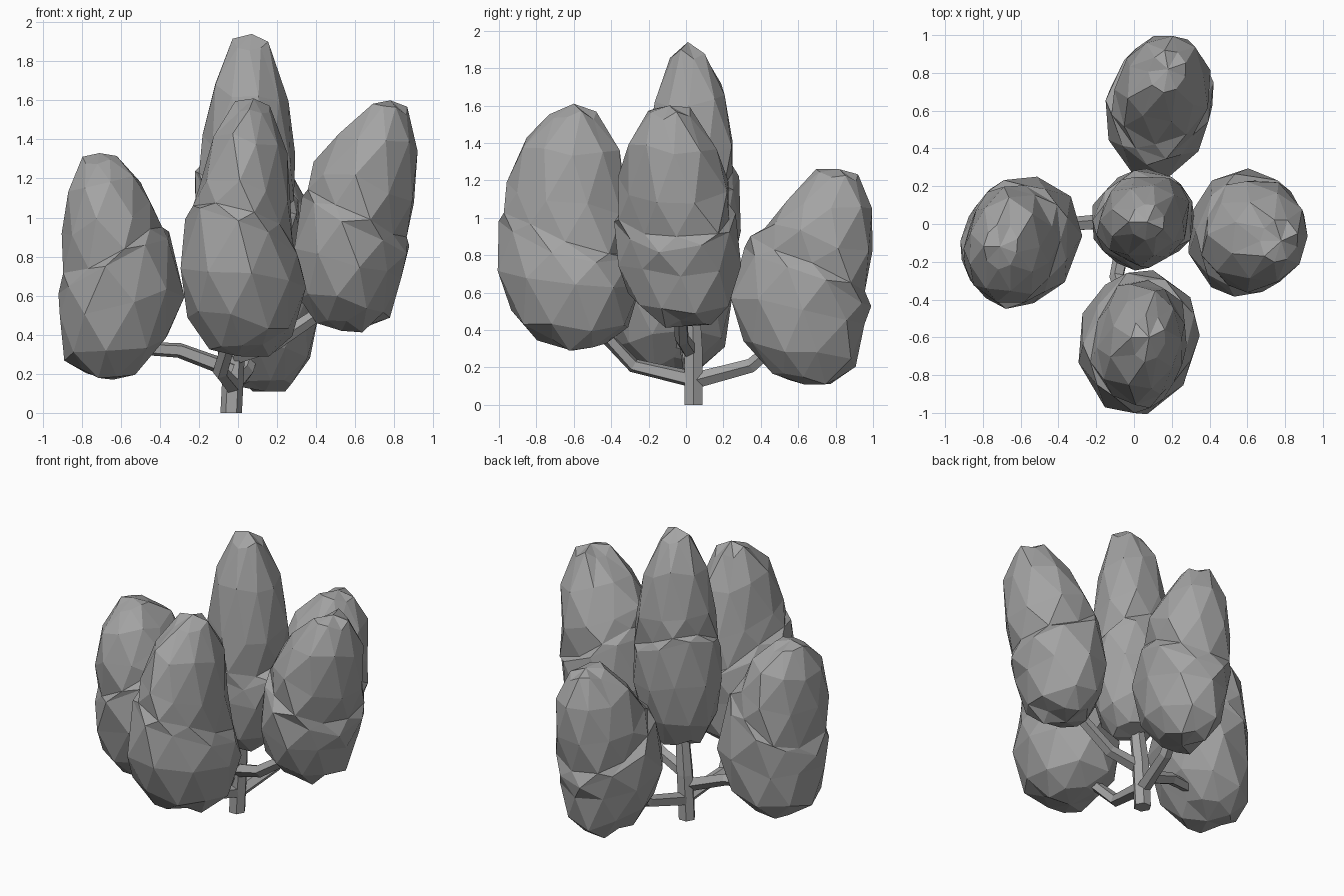
import bpy, bmesh, math, random
from mathutils import Vector

if "Cube" in bpy.data.objects:
    bpy.data.objects.remove(bpy.data.objects["Cube"])

random.seed(11)
SIDES = 9
GREY = bpy.data.materials.new("dark_grey")
GREY.diffuse_color = (0.37, 0.37, 0.37, 1)
GREY.use_nodes = True
GREY.node_tree.nodes["Principled BSDF"].inputs["Base Color"].default_value = GREY.diffuse_color


def finish(name, bm):
    bmesh.ops.recalc_face_normals(bm, faces=bm.faces)
    me = bpy.data.meshes.new(name)
    bm.to_mesh(me)
    bm.free()
    me.materials.append(GREY)
    bpy.context.collection.objects.link(bpy.data.objects.new(name, me))


def bridge(bm, a, b, flip):
    # triangle strip between two staggered rings
    n = len(a)
    for i in range(n):
        j = (i + 1) % n
        if flip:
            bm.faces.new((a[i], a[j], b[j]))
            bm.faces.new((a[i], b[j], b[i]))
        else:
            bm.faces.new((a[i], a[j], b[i]))
            bm.faces.new((a[j], b[j], b[i]))


def foliage(name, lean, bulge, bottom, low, low_r, high, high_r, top):
    # two stacked lobes; rings tilt up towards lean and swell along bulge (degrees)
    bottom, low, high, top = map(Vector, (bottom, low, high, top))
    lean, bulge = math.radians(lean), math.radians(bulge)
    levels = []  # centre, radii, tilt, jaggedness
    for s, c, t in ((0.9, 0.48, 0.02), (0.58, 0.84, 0.05), (0, 1, 0.06)):
        levels.append((low.lerp(bottom, s), low_r[0] * c, low_r[1] * c, t, 0))
    for t, k, jag in ((0.5, 1.03, 0.03), (0.62, 0.97, -0.05)):
        levels.append((low.lerp(high, t), k * (low_r[0] * (1 - t) + high_r[0] * t),
                       k * (low_r[1] * (1 - t) + high_r[1] * t), 0.14, jag))
    for s, c, t in ((0, 1, 0.08), (0.52, 0.8, 0.04), (0.9, 0.39, 0.01)):
        levels.append((high.lerp(top, s), high_r[0] * c, high_r[1] * c, t, 0))
    bm = bmesh.new()
    rings = []
    for k, (p, rx, ry, tilt, jag) in enumerate(levels):
        ring = []
        for i in range(SIDES):
            a = math.tau * (i + 0.5 * (k % 2) + random.uniform(-0.12, 0.12)) / SIDES
            f = 1.03 * random.uniform(0.975, 1.025) + jag * (-1) ** i
            f += 0.05 * math.cos(2 * (a - bulge))
            dz = tilt * math.cos(a - lean) + random.uniform(-0.03, 0.03)
            ring.append(bm.verts.new(p + Vector((rx * f * math.cos(a), ry * f * math.sin(a), dz))))
        rings.append(ring)
    for k in range(len(rings) - 1):
        bridge(bm, rings[k], rings[k + 1], k % 2)
    for ring, tip in ((rings[0], bottom), (rings[-1], top)):
        v = bm.verts.new(tip)
        for i in range(SIDES):
            bm.faces.new((ring[i], ring[(i + 1) % SIDES], v))
    finish(name, bm)


def stem(name, points, radii, sides=5):
    # low-sided tube along a path
    pts = [Vector(p) for p in points]
    upright = pts[-1].z - pts[0].z > 0.5
    bm = bmesh.new()
    rings = []
    for k, p in enumerate(pts):
        d = (pts[min(k + 1, len(pts) - 1)] - pts[max(k - 1, 0)]).normalized()
        u = Vector((1, 0, 0)) if upright else d.cross(Vector((0, 0, 1))).normalized()
        w = Vector((0, 1, 0)) if upright else d.cross(u)
        rings.append([bm.verts.new(p + radii[k] * (u * math.cos(math.tau * i / sides)
                      + w * math.sin(math.tau * i / sides))) for i in range(sides)])
    for a, b in zip(rings, rings[1:]):
        for i in range(sides):
            j = (i + 1) % sides
            bm.faces.new((a[i], a[j], b[j], b[i]))
    bm.faces.new(rings[0])
    bm.faces.new(rings[-1])
    finish(name, bm)


# leaf clumps
foliage("left_foliage", 0, 60, (-0.64, -0.06, 0.17), (-0.595, -0.09, 0.56), (0.32, 0.33),
        (-0.665, -0.11, 0.99), (0.23, 0.30), (-0.71, -0.12, 1.33))
foliage("right_foliage", 180, 45, (0.53, -0.02, 0.42), (0.56, -0.04, 0.76), (0.27, 0.32),
        (0.65, -0.06, 1.18), (0.25, 0.29), (0.78, -0.09, 1.60))
foliage("back_foliage", 270, 45, (0.14, 0.63, 0.11), (0.13, 0.60, 0.50), (0.27, 0.35),
        (0.15, 0.71, 0.88), (0.25, 0.28), (0.18, 0.82, 1.26))
foliage("front_foliage", 225, 55, (0.00, -0.61, 0.29), (0.02, -0.62, 0.67), (0.32, 0.37),
        (0.04, -0.63, 1.12), (0.23, 0.31), (0.08, -0.60, 1.61))
foliage("centre_foliage", 135, 30, (0.03, 0.03, 0.48), (0.04, 0.03, 0.90), (0.26, 0.26),
        (0.06, 0.02, 1.34), (0.23, 0.24), (0.07, 0.01, 1.94))

# trunk and branches
stem("trunk", [(-0.035, 0.04, 0), (-0.02, 0.04, 0.3), (0.01, 0.03, 0.6)], [0.055, 0.055, 0.045], 6)
R = [0.045, 0.04, 0.035]
stem("left_branch", [(-0.03, 0.02, 0.22), (-0.30, 0, 0.32), (-0.48, -0.03, 0.33)], R)
stem("right_branch", [(-0.02, 0.02, 0.29), (0.18, -0.02, 0.35), (0.46, -0.03, 0.54)], R)
stem("front_branch", [(-0.03, 0.02, 0.14), (-0.09, -0.28, 0.21), (-0.03, -0.48, 0.42)], R)
stem("back_branch", [(-0.03, 0.05, 0.13), (0.04, 0.35, 0.21), (0.08, 0.50, 0.34)], R)
